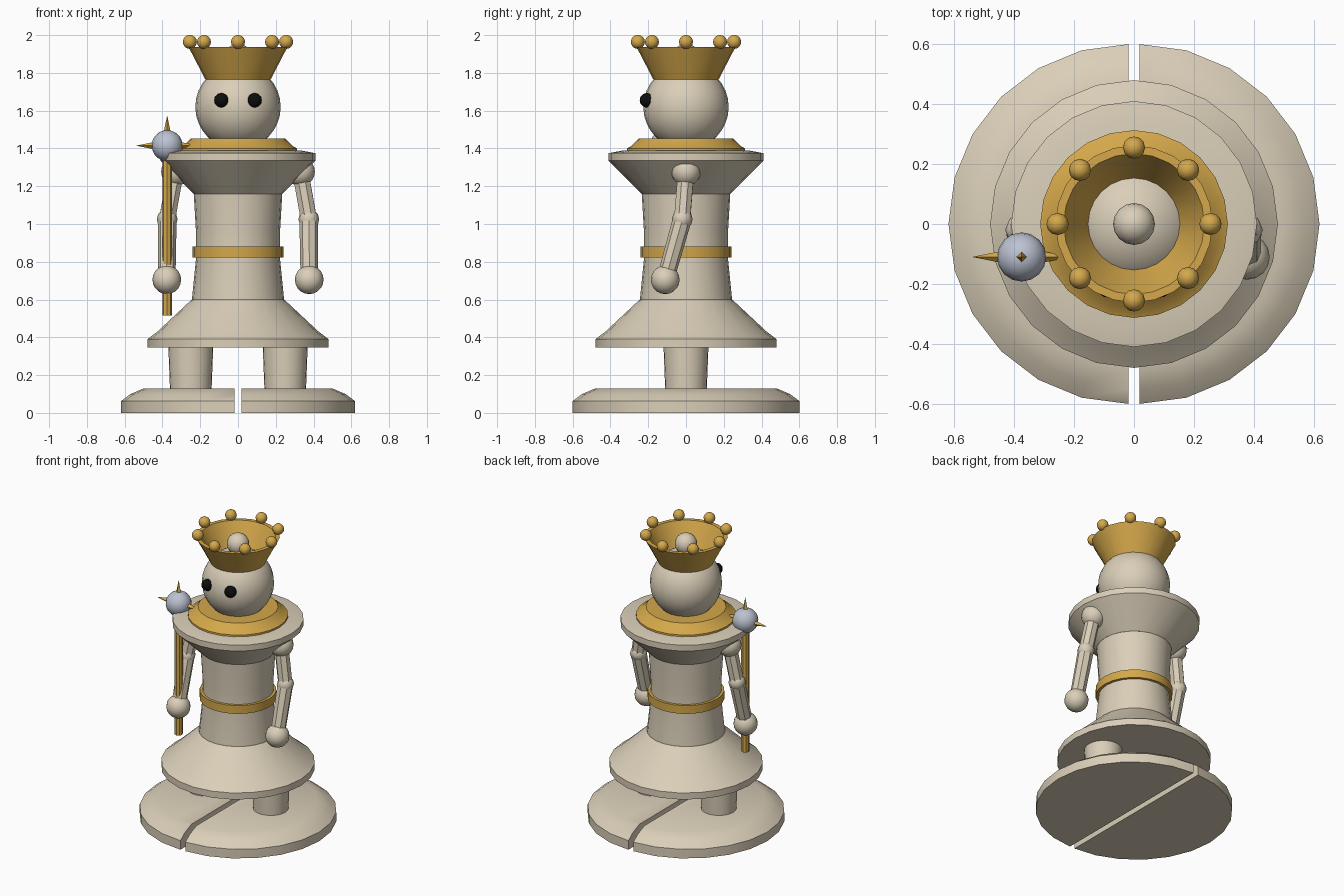
import bpy, bmesh, math
from mathutils import Vector

if "Cube" in bpy.data.objects:
    bpy.data.objects.remove(bpy.data.objects["Cube"])


def material(name, rgb):
    m = bpy.data.materials.new(name)
    m.diffuse_color = (*rgb, 1)
    m.use_nodes = True
    m.node_tree.nodes["Principled BSDF"].inputs["Base Color"].default_value = m.diffuse_color
    return m


IVORY = material("ivory", (0.70, 0.62, 0.48))
GOLD = material("gold", (0.66, 0.39, 0.07))
SILVER = material("silver", (0.50, 0.54, 0.64))
BLACK = material("black", (0.004, 0.004, 0.004))


def finish(name, bm, mat, angle=30):
    bmesh.ops.recalc_face_normals(bm, faces=bm.faces[:])
    me = bpy.data.meshes.new(name)
    bm.to_mesh(me)
    bm.free()
    me.materials.append(mat)
    ob = bpy.data.objects.new(name, me)
    bpy.context.collection.objects.link(ob)
    bpy.ops.object.select_all(action='DESELECT')
    ob.select_set(True)
    bpy.context.view_layer.objects.active = ob
    bpy.ops.object.shade_smooth_by_angle(angle=math.radians(angle))
    return ob


def lathe_mesh(profile, seg=24, center=(0, 0), closed=False):
    """Spin (radius, z) points round a vertical axis; cap the ends unless the profile is closed."""
    bm = bmesh.new()
    rings = []
    for r, z in profile:
        rings.append([bm.verts.new((center[0] + r * math.cos(2 * math.pi * i / seg),
                                    center[1] + r * math.sin(2 * math.pi * i / seg), z))
                      for i in range(seg)])
    pairs = list(zip(rings, rings[1:]))
    if closed:
        pairs.append((rings[-1], rings[0]))
    for a, b in pairs:
        for i in range(seg):
            j = (i + 1) % seg
            bm.faces.new((a[i], a[j], b[j], b[i]))
    if not closed:
        bm.faces.new(rings[0])
        bm.faces.new(rings[-1])
    return bm


def lathe(name, profile, mat, **kw):
    return finish(name, lathe_mesh(profile, **kw), mat)


def ball(name, pos, r, mat, u=16, v=10, angle=60):
    bm = bmesh.new()
    bmesh.ops.create_uvsphere(bm, u_segments=u, v_segments=v, radius=r)
    bmesh.ops.translate(bm, verts=bm.verts, vec=pos)
    return finish(name, bm, mat, angle)


def rod(name, a, b, r1, r2, mat, seg=8):
    a, b = Vector(a), Vector(b)
    bm = bmesh.new()
    bmesh.ops.create_cone(bm, cap_ends=True, segments=seg, radius1=r1, radius2=r2,
                          depth=(b - a).length)
    bmesh.ops.rotate(bm, verts=bm.verts,
                     matrix=(b - a).to_track_quat('Z', 'Y').to_matrix())
    bmesh.ops.translate(bm, verts=bm.verts, vec=(a + b) / 2)
    return finish(name, bm, mat)


# Split base, legs and arms, one of each per side
for s, side in ((-1, "right"), (1, "left")):
    bm = lathe_mesh([(0.6, 0), (0.6, 0.063), (0.55, 0.1), (0.48, 0.13)])
    cut = bmesh.ops.bisect_plane(bm, geom=bm.verts[:] + bm.edges[:] + bm.faces[:],
                                 plane_co=(0, 0, 0), plane_no=(s, 0, 0), clear_inner=True)
    bmesh.ops.holes_fill(bm, edges=[e for e in bm.edges if e.is_boundary])
    bmesh.ops.translate(bm, verts=bm.verts, vec=(s * 0.019, 0, 0))
    finish(side + "_foot", bm, IVORY)

    lathe(side + "_leg", [(0.11, 0.12), (0.12, 0.38)], IVORY, center=(s * 0.25, 0))

    shoulder, elbow, hand = (s * 0.33, 0, 1.277), (s * 0.375, -0.02, 1.025), (s * 0.377, -0.11, 0.705)
    ball(side + "_shoulder", shoulder, 0.077, IVORY)
    rod(side + "_upper_arm", shoulder, elbow, 0.046, 0.046, IVORY)
    ball(side + "_elbow", elbow, 0.055, IVORY, 8, 6)
    rod(side + "_forearm", elbow, hand, 0.05, 0.046, IVORY)
    ball(side + "_hand", hand, 0.076, IVORY)
    ball(side + "_eye", (s * 0.088, -0.207, 1.655), 0.038, BLACK)

# Skirt, torso and flared collar
lathe("skirt", [(0.48, 0.345), (0.48, 0.39), (0.425, 0.432), (0.245, 0.6)], IVORY)
lathe("torso", [(0.245, 0.59), (0.222, 0.82), (0.222, 0.95), (0.235, 1.17)], IVORY)
lathe("collar", [(0.235, 1.16), (0.41, 1.335), (0.41, 1.375), (0.34, 1.388)], IVORY)
lathe("belt", [(0.21, 0.823), (0.24, 0.823), (0.24, 0.88), (0.21, 0.88)], GOLD, closed=True)
lathe("neck_ring", [(0.313, 1.38), (0.313, 1.4), (0.29, 1.412), (0.25, 1.453)], GOLD)

# Head and crown
ball("head", (0, 0, 1.62), 0.226, IVORY, 24, 16)
ball("head_knob", (0, 0, 1.885), 0.07, IVORY)
lathe("crown", [(0.17, 1.76), (0.262, 1.937), (0.235, 1.937), (0.145, 1.77)], GOLD, closed=True)
for i in range(8):
    a = math.pi * i / 4
    ball("crown_bead_%d" % (i + 1), (0.255 * math.cos(a), 0.255 * math.sin(a), 1.964),
         0.037, GOLD, 12, 8)

# Spiked sceptre held in one hand
X, Y, Z = -0.375, -0.11, 1.415
rod("sceptre_shaft", (X, Y, 0.515), (X, Y, Z), 0.026, 0.026, GOLD)
ball("sceptre_head", (X, Y, Z), 0.082, SILVER)
for i, (dx, dz) in enumerate(((-1, 0), (1, 0), (0, 1))):
    rod("sceptre_spike_%d" % (i + 1), (X + dx * 0.06, Y, Z + dz * 0.06),
        (X + dx * 0.165, Y, Z + dz * 0.16), 0.021, 0, GOLD, seg=4)
